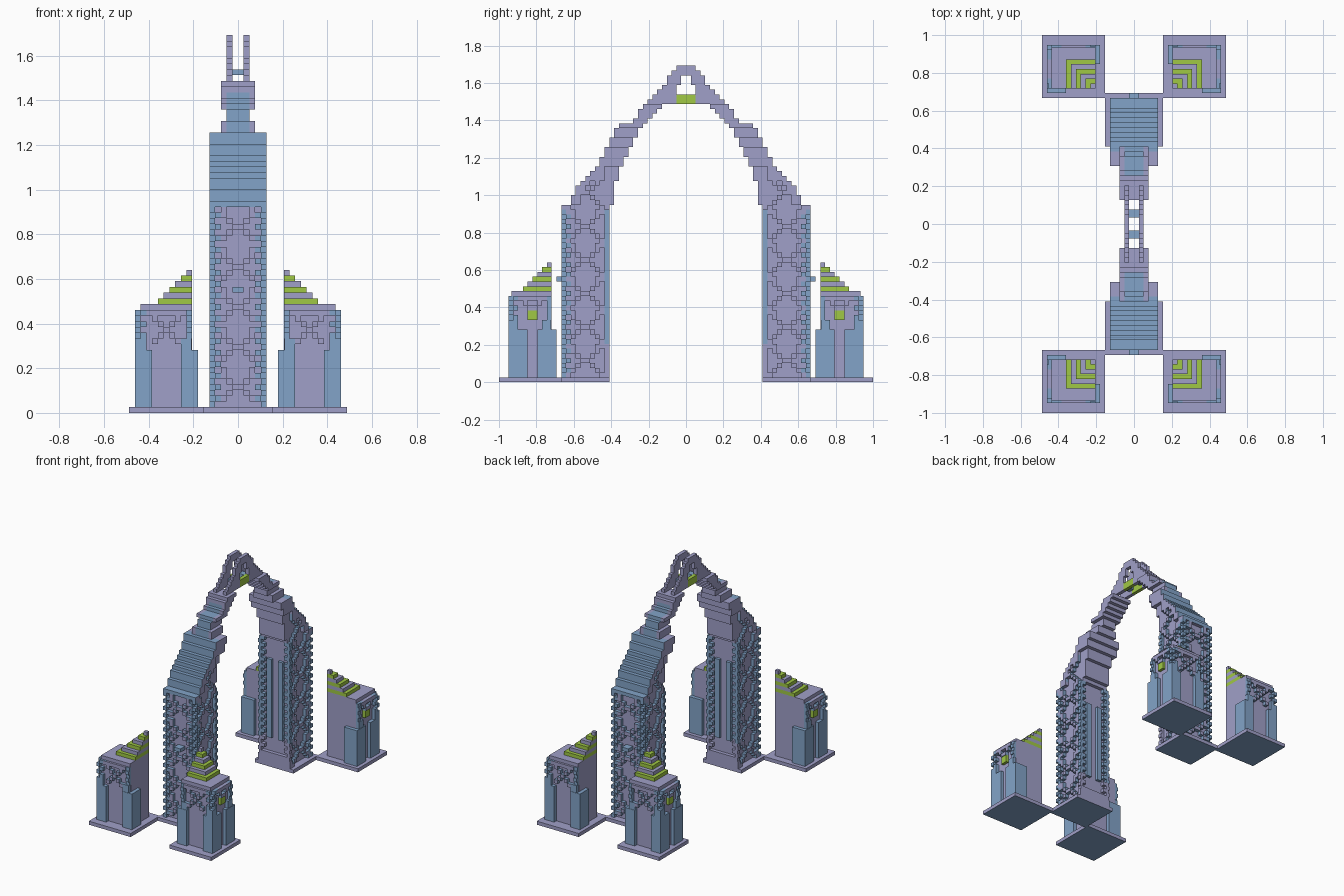
import bpy, bmesh, math

if "Cube" in bpy.data.objects:
    bpy.data.objects.remove(bpy.data.objects["Cube"])

U = 1 / 39  # one block of the grid


def mat(name, rgb):
    m = bpy.data.materials.new(name)
    m.diffuse_color = (*rgb, 1)
    m.use_nodes = True
    m.node_tree.nodes["Principled BSDF"].inputs["Base Color"].default_value = m.diffuse_color
    return m


MATS = [mat("lavender", (0.35, 0.35, 0.58)),
        mat("steel blue", (0.225, 0.37, 0.58)),
        mat("lime green", (0.35, 0.58, 0.06))]
LAV, BLUE, GREEN = 0, 1, 2
QUADS = [((0, 2, 3, 1), (0, 0, -1)), ((4, 5, 7, 6), (0, 0, 1)),
         ((0, 1, 5, 4), (0, -1, 0)), ((2, 6, 7, 3), (0, 1, 0)),
         ((0, 4, 6, 2), (-1, 0, 0)), ((1, 3, 7, 5), (1, 0, 0))]


class Part:
    """Collects blocks in the +x +y quarter and mirrors them."""

    def __init__(self, name):
        self.name, self.bm = name, bmesh.new()

    def box(self, x, y, z, colour=LAV, mx=True, my=True):
        for sx in ((1, -1) if mx else (1,)):
            for sy in ((1, -1) if my else (1,)):
                v = [self.bm.verts.new((sx * a * U, sy * b * U, c * U))
                     for c in z for b in y for a in x]
                for ids, n in QUADS:
                    f = self.bm.faces.new([v[i] for i in ids])
                    f.material_index = colour(n) if callable(colour) else colour

    def finish(self):
        bmesh.ops.recalc_face_normals(self.bm, faces=self.bm.faces)
        me = bpy.data.meshes.new(self.name)
        self.bm.to_mesh(me)
        self.bm.free()
        for m in MATS:
            me.materials.append(m)
        bpy.context.collection.objects.link(bpy.data.objects.new(self.name, me))


def lerp(table, k):
    for (a, va), (b, vb) in zip(table, table[1:]):
        if k <= b:
            return va + (vb - va) * max(0, k - a) / (b - a)
    return table[-1][1]


under_blue = lambda n: BLUE if n[2] < 0 else LAV
outer_blue = lambda n: BLUE if n[1] > 0 or n[2] > 0 else LAV
x_lattice = lambda n: LAV if n[0] else BLUE
y_lattice = lambda n: LAV if n[1] else BLUE

# ground slabs
p = Part("base_slabs")
p.box((6, 19), (26, 39), (0, 1), under_blue)
p.box((-6, 6), (16, 27), (0, 1), under_blue, mx=False)
p.finish()

# corner tower bodies and corner buttresses
p = Part("corner_towers")
p.box((8, 17), (28, 36), (1, 18))
p.box((8, 17), (28, 36.4), (18, 19))
p.box((14, 18), (27, 31), (1, 11), BLUE)
p.box((14, 17.9), (28.1, 30), (11, 13), BLUE)
p.box((7, 10), (33, 37), (1, 11), BLUE)
p.box((8.1, 10), (33, 36.9), (11, 13), BLUE)
p.box((15, 18), (33, 37), (1, 11), BLUE)
p.box((16, 18), (35, 37), (11, 13), BLUE)
p.box((17, 17.8), (31, 33), (13, 15), GREEN)
p.finish()

# raised cross bracing and edge blocks on the tower tops
p = Part("tower_trim")
for z in range(13, 18):
    e = z % 2
    p.box((17 - e, 18 - e), (36, 37), (z, z + 1), BLUE)
    p.box((17, 18), (36 - e, 37 - e), (z, z + 1), BLUE)
    p.box((8, 9), (36, 37 - 0.3 * e), (z, z + 1), BLUE)
    p.box((17, 18 - 0.3 * e), (28, 29), (z, z + 1), BLUE)
for j in range(4):
    for z in (17 - j, 11 + j):
        if z == 14 and j == 3 or z > 13:
            for a in (9 + j, 15 - j):
                p.box((a, a + 1), (36, 37), (z, z + 1), y_lattice)
            for a in (29 + j, 34 - j):
                if not (z < 15 and 30 < a < 33):
                    p.box((17, 18), (a, a + 1), (z, z + 1), x_lattice)
p.box((9, 16), (36, 37), (17, 18))
p.box((17, 18), (29, 35), (17, 18))
for j in range(2):
    p.box((10 + j, 11 + j), (36, 37), (12 + j, 13 + j), y_lattice)
    p.box((14 - j, 15 - j), (36, 37), (12 + j, 13 + j), y_lattice)
p.finish()

# stepped quarter-pyramid roofs in alternating colours
p = Part("tower_roofs")
for i in range(6):
    p.box((8, 14 - i), (28, 34 - i), (19 + i, 20 + i), LAV if i % 2 else GREEN)
p.finish()

# arch profile: outer and inner edge of the arch at each height
OUT = [(36, 25.5), (37, 24.5), (41, 22), (45, 18.5), (49, 16.3), (52.9, 14),
       (54, 11), (58, 8), (60, 6), (63, 3.5), (66, 1)]
INN = [(36, 16), (41, 15.4), (45, 13.6), (49, 11.5), (53, 9.6), (55, 7.8),
       (57, 5.5), (58, 2), (61, 2), (63, 1.5), (64, 0)]
outer = lambda k: round(lerp(OUT, k))
inner = lambda k: math.floor(lerp(INN, k))

# leg shafts
p = Part("arch_legs")
p.box((-4, 4), (17, 25), (1, 36), mx=False)
p.box((-4, 4), (16, 17), (1, 4), mx=False)
p.box((1, 2.5), (16.2, 17), (8, 30), BLUE)
p.box((-1, 1), (25, 27), (21, 22), BLUE, mx=False)
p.box((4, 5), (16, 17), (1, 3))
for z in range(3, 36):
    p.box((4 - z % 2, 5 - z % 2 * 0.3), (16, 17), (z, z + 1), BLUE if z > 7 else LAV)
for z in range(1, 36):
    # staggered corner blocks
    if z % 2:
        p.box((4, 5), (25, 26), (z, z + 1), BLUE)
    else:
        p.box((4, 5), (24, 25), (z, z + 1), BLUE)
        p.box((3, 4), (25, 26), (z, z + 1), BLUE)
p.finish()

# zigzag lattice on the outer faces of the legs
p = Part("leg_lattice")
for z in range(1, 45):
    ph = (z + 3) % 7
    d = min(ph, 7 - ph)
    cells = [d] if ph not in (0, 3) else [d, max(0, d - 1)]
    for c in cells:
        if z < 36 and c < 3:
            p.box((c, c + 1), (25, 26), (z, z + 1), y_lattice)
        for a in (21 + c, 20 - c):
            if z < 36 or inner(z) <= a < outer(z):
                p.box((4, 5), (a, a + 1), (z, z + 1), x_lattice)
p.finish()

# lower arch: wide stepped ribs with a blue outer skin
p = Part("arch_lower")
for z in range(36, 49):
    o, i = outer(z), inner(z)
    w = 4 if z < 45 else 5
    p.box((-w, w), (i, o - 2), (z, z + 1), mx=False)
    p.box((-5, 5), (o - 2, o), (z, z + 1), outer_blue, mx=False)
p.finish()

# upper arch: narrower, with lavender side ribs
p = Part("arch_upper")
for z in range(49, 58):
    o, i = outer(z), inner(z)
    p.box((-2, 2), (i, o), (z, z + 1), outer_blue if z < 56 else LAV, mx=False)
    if z not in (51, 52):
        p.box((2, 3), (i, o), (z, z + 1))
p.finish()

# twin rails meeting at the peak
p = Part("peak_rails")
for z in range(58, 66):
    o, i = max(1, outer(z)), inner(z)
    p.box((1, 2), (i, o), (z, z + 1))
p.finish()

# peak details: green keystones and blue cross bars
p = Part("peak_keystones")
p.box((1, 2), (-2, 2), (58, 60), GREEN, my=False)
p.finish()
p = Part("peak_cross_bars")
p.box((-1, 1), (1.3, 3), (59, 60), BLUE, mx=False)
p.finish()
